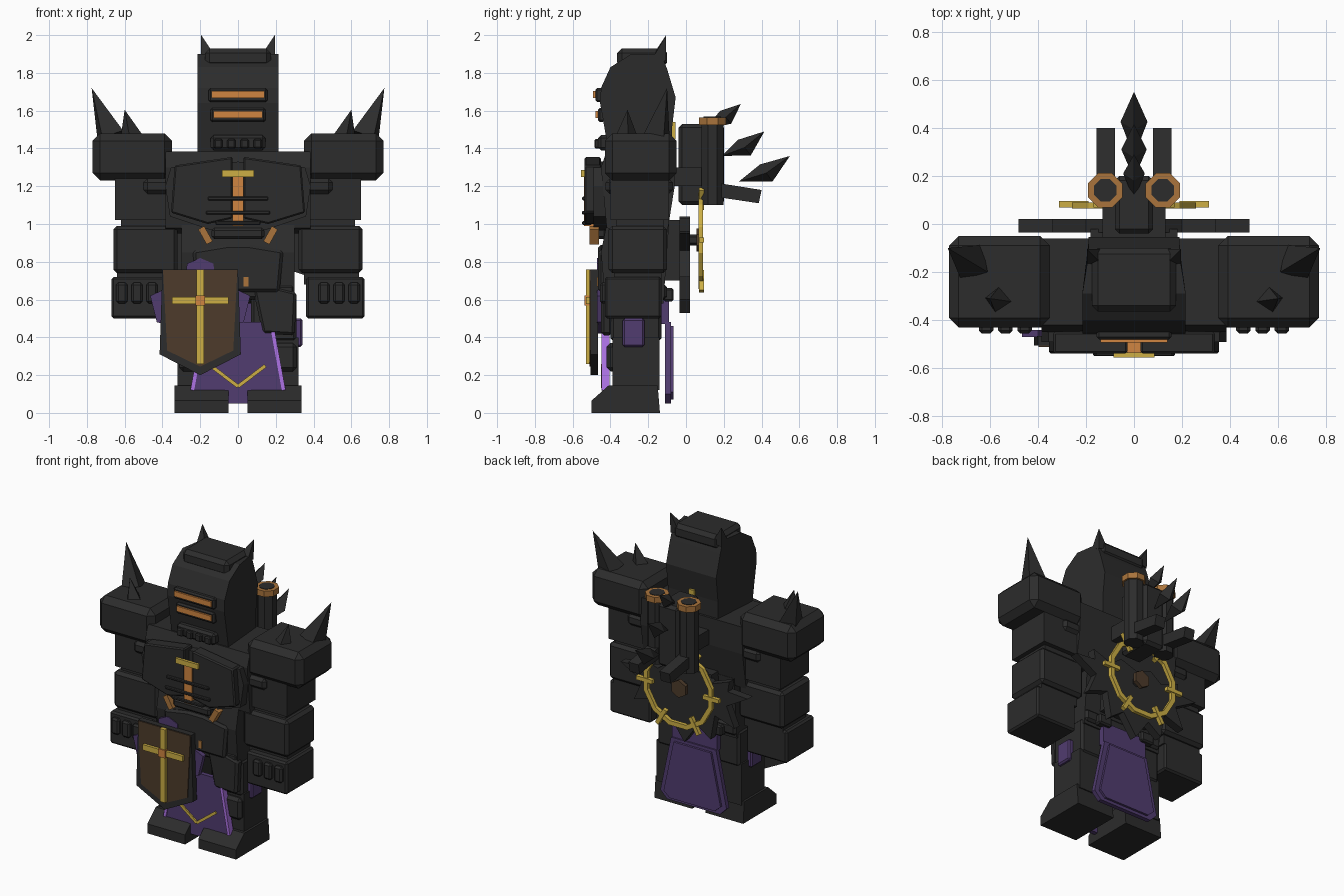
import bpy, bmesh, math
from mathutils import Vector

cube = bpy.data.objects.get("Cube")
if cube:
    bpy.data.objects.remove(cube, do_unlink=True)


def material(name, rgb):
    m = bpy.data.materials.new(name)
    m.use_nodes = True
    m.diffuse_color = (*rgb, 1)
    m.node_tree.nodes["Principled BSDF"].inputs["Base Color"].default_value = (*rgb, 1)
    return m


DARK = material("charcoal", (.025, .025, .025))
GOLD = material("gold", (.61, .43, .06))
ORANGE = material("copper", (.63, .235, .052))
BRONZE = material("bronze", (.4, .175, .045))
BROWN = material("brown", (.075, .044, .024))
PURPLE = material("purple", (.082, .045, .16))
LILAC = material("lilac", (.42, .17, .78))


def finish(name, bm, mat, mirror=False, bevel=0):
    bmesh.ops.recalc_face_normals(bm, faces=bm.faces)
    me = bpy.data.meshes.new(name)
    bm.to_mesh(me)
    bm.free()
    me.materials.append(mat)
    ob = bpy.data.objects.new(name, me)
    bpy.context.collection.objects.link(ob)
    if bevel:
        b = ob.modifiers.new("Chamfer", "BEVEL")
        b.width, b.segments, b.limit_method = bevel, 1, "ANGLE"
    if mirror:
        ob.modifiers.new("Mirror", "MIRROR")
    return ob


def prism(name, axis, pts, a, b, mat=DARK, mirror=False, bevel=0):
    """Extrude a flat outline from a to b along an axis."""
    k = "xyz".index(axis)
    bm = bmesh.new()

    def vert(p, d):
        c = list(p)
        c.insert(k, d)
        return bm.verts.new(c)
    f = bm.faces.new([vert(p, a) for p in pts])
    ext = bmesh.ops.extrude_face_region(bm, geom=[f])["geom"]
    shift = Vector((0, 0, 0))
    shift[k] = b - a
    bmesh.ops.translate(bm, vec=shift, verts=[v for v in ext if isinstance(v, bmesh.types.BMVert)])
    return finish(name, bm, mat, mirror, bevel)


def box(name, x, y, z, mat=DARK, mirror=False, bevel=0):
    pts = [(x[0], z[0]), (x[1], z[0]), (x[1], z[1]), (x[0], z[1])]
    return prism(name, "y", pts, y[0], y[1], mat, mirror, bevel)


def both(half):
    """Complete a right half outline with its reflection."""
    return half + [(-x, z) for x, z in reversed(half) if abs(x) > 1e-6]


def ngon(cx, cy, r, n):
    return [(cx + r * math.cos((i + .5) * math.tau / n), cy + r * math.sin((i + .5) * math.tau / n)) for i in range(n)]


def bar(name, p, q, w, y, mat, mirror=False):
    p, q = Vector(p), Vector(q)
    d = (q - p).normalized() * w / 2
    n = Vector((-d.y, d.x))
    return prism(name, "y", [p + n, p - n, q - n, q + n], y[0], y[1], mat, mirror)


def spike(name, base, tip, r, start=None, mirror=False):
    """Four sided spike, with a tapering root when start is given."""
    base, tip = Vector(base), Vector(tip)
    rot = (tip - base).to_track_quat("Z", "Y")
    bm = bmesh.new()
    ring = [bm.verts.new(base + rot @ Vector((r * math.cos(i * math.pi / 2), r * math.sin(i * math.pi / 2), 0))) for i in range(4)]
    top = bm.verts.new(tip)
    low = bm.verts.new(start) if start else None
    for i in range(4):
        e = (ring[i], ring[(i + 1) % 4])
        bm.faces.new((*e, top))
        if low:
            bm.faces.new((*e, low))
    if not low:
        bm.faces.new(ring)
    return finish(name, bm, DARK, mirror)


# Head, narrowing towards the back
helmet = prism("helmet", "x", [(-.41, 1.38), (-.43, 1.5), (-.455, 1.64), (-.45, 1.72), (-.4, 1.83), (-.29, 1.9), (-.13, 1.9),
                               (-.1, 1.82), (-.055, 1.67), (-.075, 1.5), (-.075, 1.38)], -.215, .215)
for v in helmet.data.vertices:
    if v.co.y > -.2:
        v.co.x *= .88
box("helmet_cap", (-.175, .175), (-.365, -.1), (1.83, 1.93), bevel=.025)
spike("helmet_horn", (.16, -.14, 1.88), (.195, -.105, 2), .05, mirror=True)
for z, w, y in ((1.685, .14, -.492), (1.58, .13, -.478)):
    box("visor_frame", (-w - .015, w + .015), (y + .012, -.43), (z - .04, z + .035), bevel=.01)
    box("visor_slit", (-w, w), (y, -.45), (z - .018, z + .018), ORANGE)
box("jaw", (-.145, .145), (-.465, -.38), (1.39, 1.47), bevel=.015)
for i in range(4):
    x = -.105 + i * .07
    box("jaw_vent", (x - .022, x + .022), (-.485, -.45), (1.4, 1.45), bevel=.007)
box("neck_stud", (-.02, .02), (-.085, -.056), (1.45, 1.54), GOLD)

# Torso
prism("torso", "x", [(-.42, .98), (-.45, 1.3), (-.42, 1.385), (-.06, 1.385), (-.06, 1.2), (-.1, .95), (-.35, .95)], -.385, .385)
prism("abdomen", "x", [(-.43, .62), (-.45, .85), (-.42, 1), (-.09, 1), (-.12, .58), (-.35, .58)], -.3, .3)
prism("chest_back", "y", both([(0, .97), (.15, .97), (.36, 1.04), (.385, 1.2), (.355, 1.3), (0, 1.33)]), -.49, -.4)
prism("chest_plate", "y", [(.028, 1.03), (.16, 1.0), (.355, 1.06), (.335, 1.31), (.028, 1.355)], -.538, -.45, mirror=True, bevel=.008)
box("chest_emblem_stem", (-.03, .03), (-.541, -.485), (.99, 1.25), ORANGE)
box("chest_emblem_bar", (-.085, .085), (-.555, -.535), (1.25, 1.285), GOLD)
for z, w in ((1.135, .16), (1.06, .17), (1.005, .12)):
    box("chest_rib", (-w, w), (-.55, -.5), (z - .01, z + .01), bevel=.005)
box("chest_lower_band", (-.14, .14), (-.51, -.42), (.92, .98), bevel=.015)
bar("waist_tube", (.195, .98), (.15, .9), .036, (-.51, -.46), BRONZE, True)
prism("belly_plate", "y", both([(.06, .64), (.22, .64), (.24, .86), (.06, .89)]), -.465, -.42, bevel=.015)
box("belt", (-.3, .3), (-.44, -.1), (.6, .68), bevel=.015)
box("belt_buckle", (.03, .055), (-.47, -.43), (.67, .72), BRONZE)
box("belt_pouch", (.12, .22), (-.12, -.065), (.59, .66), mirror=True, bevel=.01)

# Arms
box("shoulder_pad", (.35, .77), (-.43, -.05), (1.23, 1.48), mirror=True, bevel=.04)
spike("shoulder_spike_large", (.675, -.16, 1.46), (.775, -.1, 1.72), .085, mirror=True)
spike("shoulder_spike_small", (.565, -.315, 1.46), (.6, -.31, 1.605), .06, mirror=True)
box("upper_arm", (.37, .65), (-.4, -.09), (1.02, 1.26), mirror=True)
box("armpit_guard", (.36, .5), (-.425, -.07), (1.16, 1.24), mirror=True, bevel=.02)
box("elbow", (.36, .62), (-.37, -.12), (.94, 1.03), mirror=True)
box("forearm", (.32, .66), (-.41, -.1), (.74, .99), mirror=True, bevel=.02)
box("wrist", (.35, .64), (-.38, -.13), (.68, .76), mirror=True)
box("gauntlet", (.36, .67), (-.43, -.13), (.5, .72), mirror=True, bevel=.012)
for x in (.455, .535, .615):
    box("knuckle", (x - .03, x + .03), (-.455, -.41), (.58, .69), mirror=True, bevel=.012)

# Legs
box("thigh", (.07, .31), (-.4, -.13), (.38, .62), mirror=True, bevel=.015)
prism("left_thigh_plate", "y", [(.13, .42), (.3, .41), (.31, .64), (.07, .7)], -.45, -.39, bevel=.015)
box("shin", (.07, .32), (-.39, -.14), (.12, .4), mirror=True)
box("knee_pad", (.12, .31), (-.42, -.36), (.22, .37), mirror=True, bevel=.02)
prism("foot", "x", [(-.5, 0), (-.5, .065), (-.41, .145), (-.15, .145), (-.138, 0)], .05, .335, mirror=True)
box("hip_cloth", (.29, .342), (-.335, -.22), (.35, .5), PURPLE, True, .01)

# Cloth
prism("front_tabard", "y", both([(.055, .05), (.07, .12), (.25, .12), (.18, .48)]), -.44, -.41, PURPLE)
bar("tabard_trim", (.18, .46), (.242, .12), .02, (-.447, -.405), LILAC, True)
bar("tabard_chevron", (.145, .25), (0, .14), .019, (-.449, -.43), GOLD, True)
prism("rear_cape", "y", both([(.2, .05), (.25, .1), (.17, .48)]), -.11, -.08, PURPLE)
prism("rear_cape_panel", "y", both([(.17, .07), (.215, .11), (.14, .46)]), -.085, -.065, PURPLE)
box("cape_waist", (-.17, .17), (-.13, -.09), (.47, .62), PURPLE)

# Shield
CX = -.2


def at_shield(half):
    return [(x + CX, z) for x, z in both(half)]


prism("shield_ornament", "y", at_shield([(0, .82), (.07, .79), (.08, .7), (.19, .72), (.2, .65), (.265, .62),
                                         (.23, .48), (0, .42)]), -.47, -.44, PURPLE)
prism("shield_frame", "y", at_shield([(0, .2), (.215, .31), (.2, .76), (0, .76)]), -.505, -.465)
prism("shield_face", "y", at_shield([(0, .245), (.175, .33), (.197, .757), (0, .757)]), -.511, -.503, BROWN)
box("shield_cross_upright", (CX - .02, CX + .02), (-.53, -.5), (.26, .758), GOLD)
box("shield_cross_arm", (CX - .15, CX + .15), (-.53, -.5), (.576, .614), GOLD)
box("shield_cross_boss", (CX - .026, CX + .026), (-.538, -.51), (.568, .622), ORANGE)

# Backpack
box("backpack_core", (-.08, .08), (-.04, .2), (1.1, 1.53), bevel=.02)
box("backpack_bracket", (-.13, .13), (-.07, .12), (1.2, 1.3))
prism("exhaust_tube", "z", ngon(.12, .14, .064, 8), 1.1, 1.53, mirror=True)
prism("exhaust_rim", "z", ngon(.12, .14, .077, 8), 1.525, 1.565, BRONZE, True)
prism("exhaust_hole", "z", ngon(.12, .14, .05, 8), 1.562, 1.568, mirror=True)
prism("exhaust_fin", "x", [(.15, 1.22), (.4, 1.18), (.385, 1.11), (.15, 1.145)], .08, .155, mirror=True)
spike("back_spike_top", (0, .21, 1.565), (0, .29, 1.635), .045, (0, .1, 1.5))
spike("back_spike_middle", (0, .31, 1.405), (0, .415, 1.49), .053, (0, .19, 1.36))
spike("back_spike_low", (0, .425, 1.27), (0, .55, 1.36), .056, (0, .28, 1.225))

# Halo wheel over a spiked back plate
HZ = .915
prism("spiked_back_plate", "y", both([(0, 1.0), (.12, 1.04), (.2, .98), (.34, 1.03), (.33, .96), (.48, .95), (.32, .86),
                                     (.38, .72), (.23, .77), (.2, .6), (.1, .67), (0, .53)]), -.035, .02)
box("plate_mount", (-.18, .18), (-.13, -.02), (.7, 1.02))
prism("wheel_axle", "y", ngon(0, HZ, .03, 6), .01, .06)
prism("wheel_hub", "y", ngon(0, HZ, .06, 6), .055, .082, BROWN)
outer, inner = ngon(0, HZ, .268, 12), ngon(0, HZ, .236, 12)
for i in range(12):
    j = (i + 1) % 12
    prism("wheel_rim", "y", [outer[i], outer[j], inner[j], inner[i]], .065, .09, GOLD)
for i in range(6):
    d = Vector((math.cos(i * math.pi / 3), math.sin(i * math.pi / 3)))
    c = Vector((0, HZ))
    bar("wheel_peg", c + d * .19, c + d * .312, .027, (.068, .095), GOLD)
